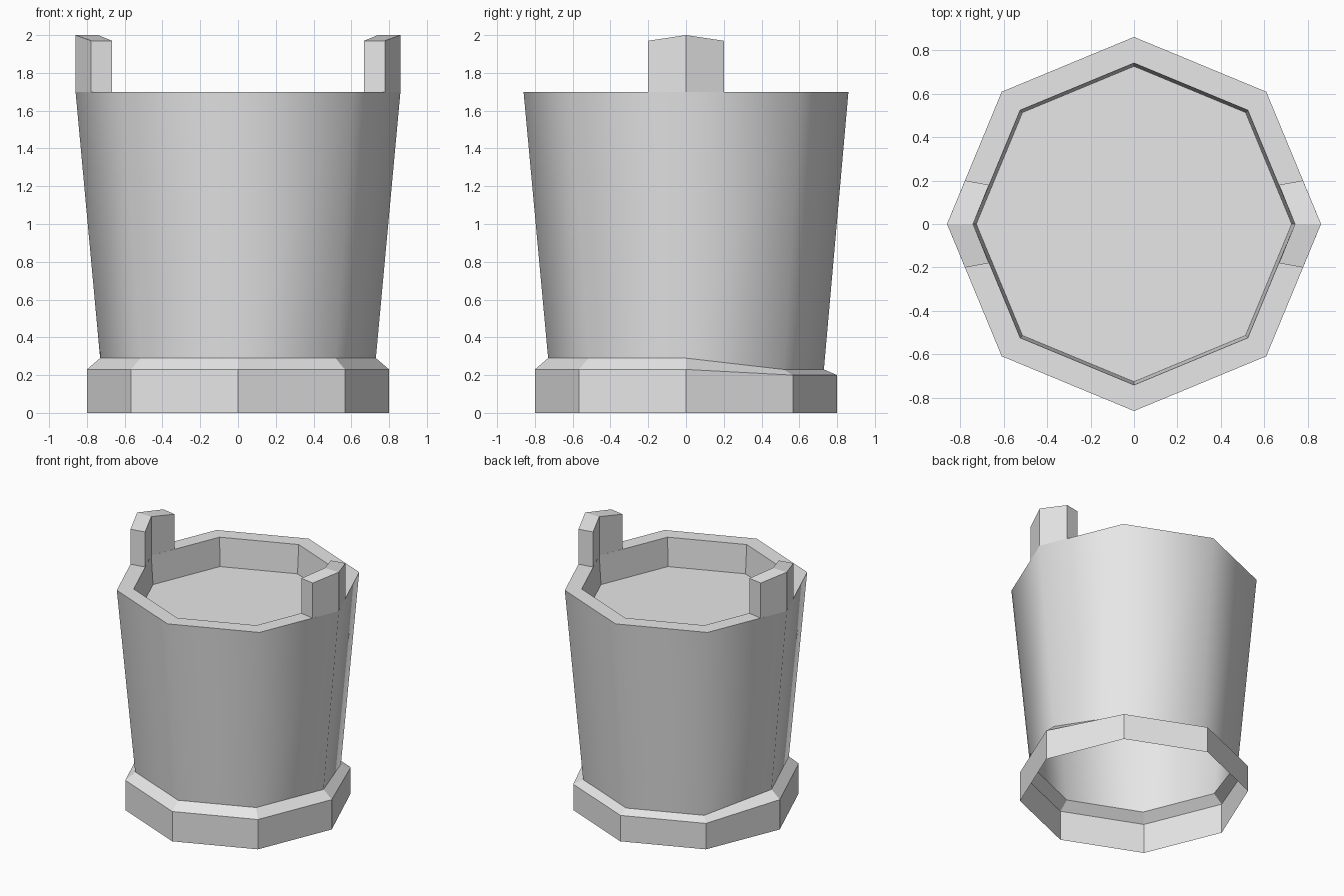
import bpy
import bmesh
from math import sin, cos, pi

cube = bpy.data.objects.get("Cube")
if cube:
    bpy.data.objects.remove(cube, do_unlink=True)

SIDES = 8
RIM_Z = 1.7

grey = bpy.data.materials.new("plain_grey")
grey.use_nodes = True
GREY = (0.8, 0.8, 0.8, 1)
grey.diffuse_color = GREY
grey.node_tree.nodes["Principled BSDF"].inputs["Base Color"].default_value = GREY


def finish(name, bm, smooth=False):
    """Turn a bmesh into a named object."""
    mesh = bpy.data.meshes.new(name)
    for f in bm.faces:
        f.smooth = smooth
    bm.to_mesh(mesh)
    bm.free()
    mesh.materials.append(grey)
    obj = bpy.data.objects.new(name, mesh)
    bpy.context.collection.objects.link(obj)
    return obj


def loft(name, profile, smooth=False, cap=False):
    """Sweep (radius, height, drop at the back) points around an octagon."""
    bm = bmesh.new()
    rings = []
    for r, z, drop in profile:
        ring = []
        for i in range(SIDES):
            a = 2 * pi * i / SIDES
            back = sin(a) > 0.1
            ring.append(bm.verts.new((r * cos(a), r * sin(a), z - drop * back)))
        rings.append(ring)
    for low, high in zip(rings, rings[1:]):
        for i in range(SIDES):
            j = (i + 1) % SIDES
            bm.faces.new((low[i], low[j], high[j], high[i]))
    if cap:
        bm.faces.new(rings[-1])
    return finish(name, bm, smooth)


# Open foot ring with a bevelled top, lower along the back
loft("foot_ring", [(0.8, 0, 0), (0.8, 0.23, 0.03), (0.73, 0.29, 0.06)])

# Smooth tapered outer wall
loft("outer_wall", [(0.73, 0.29, 0.06), (0.86, RIM_Z, 0)], smooth=True)

# Flat rim, inner wall and the level surface inside
loft("rim_and_inside", [(0.86, RIM_Z, 0), (0.74, RIM_Z, 0), (0.725, 1.48, 0)], cap=True)


# Upright lugs that follow the rim corner, peaked along the middle
def lug(name, side):
    outline = [(0.86, 0), (0.777, 0.2), (0.667, 0.18),
               (0.74, 0), (0.667, -0.18), (0.777, -0.2)]
    bm = bmesh.new()
    low = [bm.verts.new((side * x, y, RIM_Z)) for x, y in outline]
    top = [bm.verts.new((side * x, y, 1.97 if y else 2)) for x, y in outline]
    for i in range(len(outline)):
        j = (i + 1) % len(outline)
        bm.faces.new((low[i], low[j], top[j], top[i]))
    bm.faces.new(top[:4])
    bm.faces.new(top[3:] + top[:1])
    if side < 0:
        bmesh.ops.reverse_faces(bm, faces=bm.faces[:])
    finish(name, bm)


lug("left_lug", 1)
lug("right_lug", -1)
